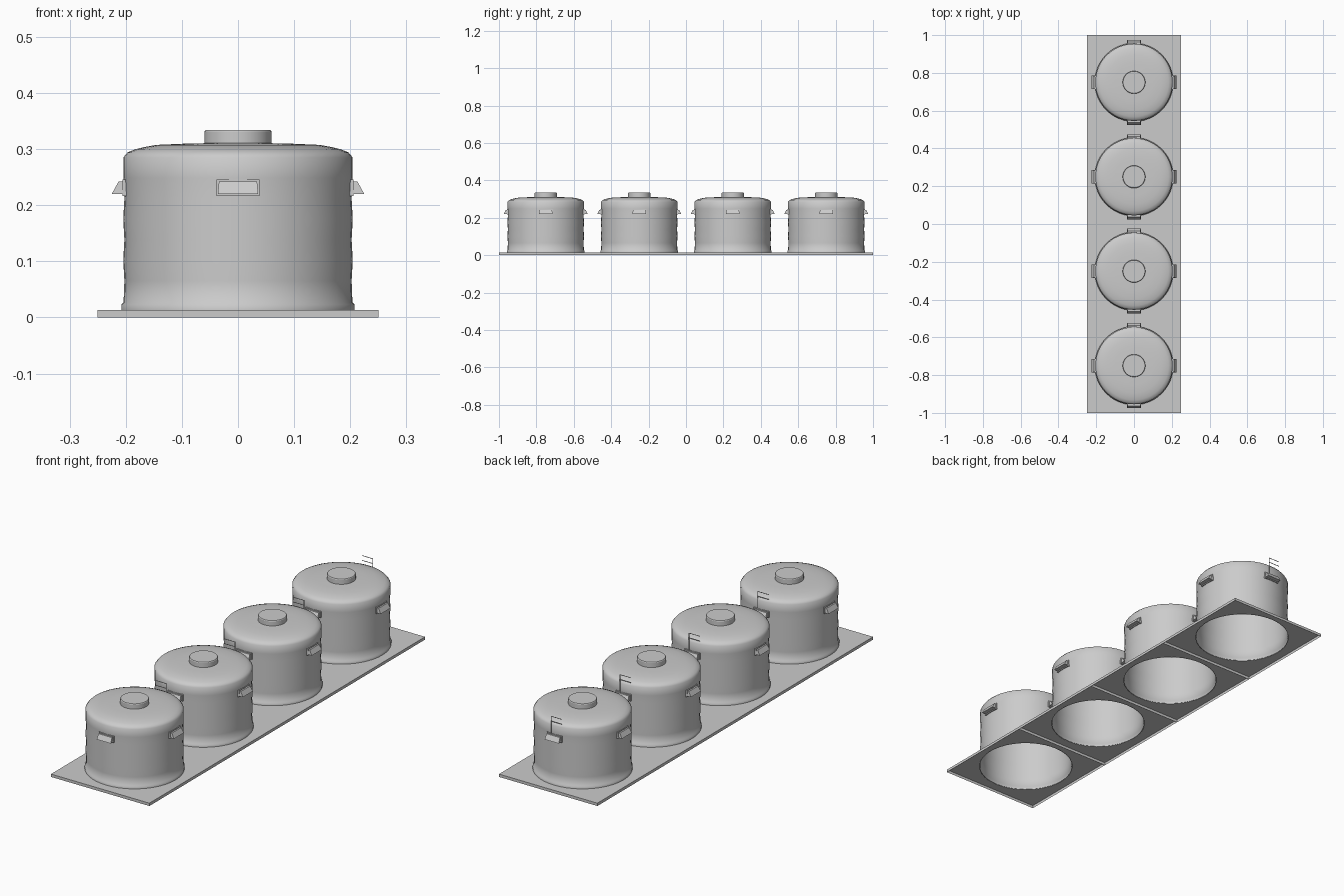
import bpy
import math
from math import cos, sin, pi

cube = bpy.data.objects.get("Cube")
if cube:
    bpy.data.objects.remove(cube)

SEGS = 48
CENTRES = (-0.75, -0.25, 0.25, 0.75)

steel = bpy.data.materials.new("light grey steel")
steel.use_nodes = True
steel.diffuse_color = (0.6, 0.6, 0.6, 1)
steel.node_tree.nodes["Principled BSDF"].inputs["Base Color"].default_value = (0.6, 0.6, 0.6, 1)


def make_object(name, verts, faces, y, smooth=None):
    mesh = bpy.data.meshes.new(name)
    mesh.from_pydata(verts, [], faces)
    mesh.materials.append(steel)
    obj = bpy.data.objects.new(name, mesh)
    bpy.context.collection.objects.link(obj)
    obj.location.y = y
    if smooth:
        bpy.ops.object.select_all(action="DESELECT")
        obj.select_set(True)
        bpy.context.view_layer.objects.active = obj
        bpy.ops.object.shade_smooth_by_angle(angle=math.radians(smooth))
    return obj


def circle(r, z):
    return [(r * cos(2 * pi * i / SEGS), r * sin(2 * pi * i / SEGS), z) for i in range(SEGS)]


def square(half, z):
    ring = []
    for x, y, _ in circle(1, z):
        k = half / max(abs(x), abs(y))
        ring.append((x * k, y * k, z))
    return ring


def loft(name, rings, y, smooth=None, closed_top=False):
    """Bridge rings listed from the outside bottom to the inside top."""
    verts = [v for ring in rings for v in ring]
    faces = []
    for k in range(len(rings) - 1):
        a, b = k * SEGS, (k + 1) * SEGS
        for i in range(SEGS):
            j = (i + 1) % SEGS
            faces.append((a + i, a + j, b + j, b + i))
    if closed_top:
        faces.append(tuple(range(len(verts) - SEGS, len(verts))))
    return make_object(name, verts, faces, y, smooth)


def extrude_profile(name, profile, half_low, half_high, z_mid, angle, y):
    """Extrude a (radius, z) profile sideways and turn it about the tank axis."""
    verts = []
    for side in (-1, 1):
        for r, z in profile:
            t = side * (half_low if z < z_mid else half_high)
            verts.append((r * cos(angle) - t * sin(angle), r * sin(angle) + t * cos(angle), z))
    n = len(profile)
    faces = [tuple(range(n)), tuple(reversed(range(n, 2 * n)))]
    faces += [(i, i + n, (i + 1) % n + n, (i + 1) % n) for i in range(n)]
    return make_object(name, verts, faces, y)


def box(name, x0, x1, y0, y1, z0, z1, y):
    verts = [(a, b, c) for a in (x0, x1) for b in (y0, y1) for c in (z0, z1)]
    faces = [(0, 1, 3, 2), (4, 6, 7, 5), (0, 4, 5, 1), (2, 3, 7, 6), (0, 2, 6, 4), (1, 5, 7, 3)]
    return make_object(name, verts, faces, y)


# Wall profile: foot ring, gently ribbed wall, rounded shoulder and shallow dome
foot = [(0.208, 0.012), (0.208, 0.023), (0.204, 0.027)]
wall = [(0.2045 if i % 2 else 0.2025, 0.065 + 0.0367 * i) for i in range(6)]
dome = [(0.2045, 0.285), (0.197, 0.294), (0.182, 0.3), (0.165, 0.304),
        (0.145, 0.3075), (0.1, 0.3095), (0.058, 0.3105)]
lid = [(0.06, 0.309), (0.06, 0.331), (0.058, 0.334)]
hood = [(0.198, 0.22), (0.225, 0.22), (0.213, 0.242), (0.198, 0.242)]
flange = [(0.198, 0.216), (0.206, 0.216), (0.206, 0.246), (0.198, 0.246)]

for n, y in enumerate(CENTRES, 1):
    # Hollow base slab with a round opening under the tank
    loft(f"base_slab_{n}", [square(0.25, 0), square(0.25, 0.013), circle(0.206, 0.013)], y)
    loft(f"tank_shell_{n}", [circle(r, z) for r, z in foot + wall + dome], y, 60)
    loft(f"roof_hatch_{n}", [circle(r, z) for r, z in lid], y, 30, True)

    # Four sloped wall hoods on flat flanges
    for q in range(4):
        angle = q * pi / 2
        extrude_profile(f"wall_hood_{n}_{q + 1}", hood, 0.036, 0.034, 0.23, angle, y)
        extrude_profile(f"hood_flange_{n}_{q + 1}", flange, 0.038, 0.038, 0.23, angle, y)

    # Thin rear post with two short rungs
    box(f"rear_post_{n}", 0.014, 0.016, 0.206, 0.208, 0.24, 0.326, y)
    for k, z in enumerate((0.302, 0.324), 1):
        box(f"rear_rung_{n}_{k}", -0.04, 0.014, 0.206, 0.208, z, z + 0.002, y)
